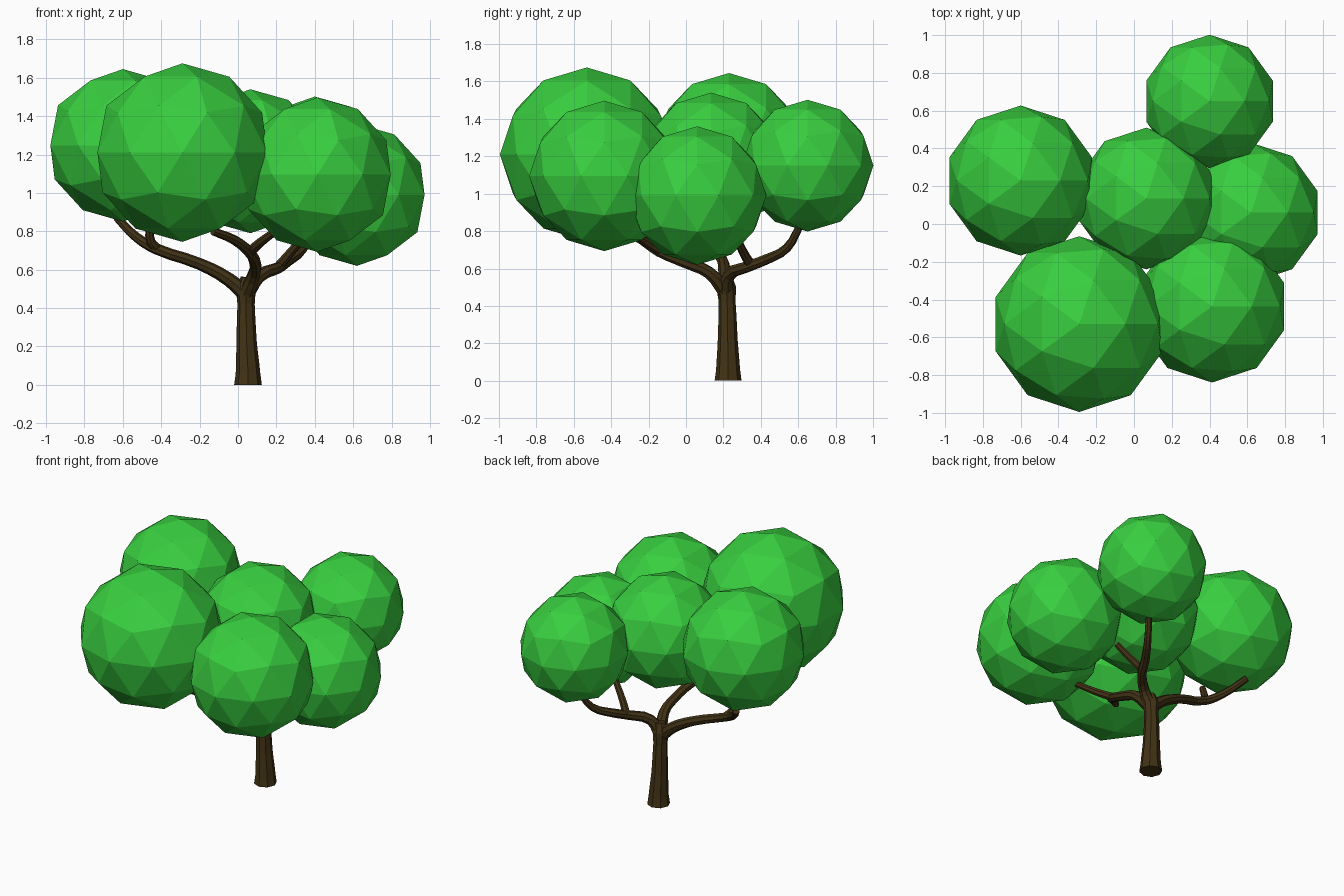
import bpy


def material(name, rgb):
    m = bpy.data.materials.new(name)
    m.diffuse_color = (*rgb, 1)
    return m


leaf = material("leaf_green", (0.04, 0.62, 0.05))
bark = material("bark_brown", (0.055, 0.033, 0.008))

# Foliage: faceted balls (centre, radius)
balls = {
    "foliage_left": ((-0.60, 0.23, 1.248), 0.397),
    "foliage_front": ((-0.29, -0.53, 1.21), 0.465),
    "foliage_front_right": ((0.413, -0.437, 1.095), 0.402),
    "foliage_right": ((0.62, 0.06, 0.99), 0.37),
    "foliage_back": ((0.40, 0.65, 1.15), 0.352),
    "foliage_middle": ((0.065, 0.135, 1.165), 0.375),
}
for name, (centre, radius) in balls.items():
    bpy.ops.mesh.primitive_ico_sphere_add(subdivisions=2, radius=radius, location=centre)
    ball = bpy.context.object
    ball.name = name
    ball.data.materials.append(leaf)


# Wood: eight-sided tapering limbs (x, y, z, radius)
def limb(name, points):
    curve = bpy.data.curves.new(name, 'CURVE')
    curve.dimensions = '3D'
    curve.bevel_depth = 1.0
    curve.bevel_resolution = 2
    curve.use_fill_caps = True
    curve.resolution_u = 3
    spline = curve.splines.new('BEZIER')
    spline.bezier_points.add(len(points) - 1)
    for bp, (x, y, z, r) in zip(spline.bezier_points, points):
        bp.co = (x, y, z)
        bp.radius = r
        bp.handle_left_type = bp.handle_right_type = 'AUTO'
    spline.use_smooth = False
    ob = bpy.data.objects.new(name, curve)
    bpy.context.collection.objects.link(ob)
    bpy.ops.object.select_all(action='DESELECT')
    ob.select_set(True)
    bpy.context.view_layer.objects.active = ob
    bpy.ops.object.convert(target='MESH')
    ob = bpy.context.object
    ob.name = name
    ob.data.materials.clear()
    ob.data.materials.append(bark)


limb("trunk", [(0.052, 0.225, 0, 0.072), (0.052, 0.225, 0.06, 0.064),
               (0.045, 0.223, 0.22, 0.053), (0.042, 0.22, 0.42, 0.045),
               (0.042, 0.215, 0.50, 0.052), (0.048, 0.212, 0.56, 0.034)])

# Left branch and its twig
limb("left_branch", [(0.042, 0.215, 0.47, 0.042), (-0.05, 0.21, 0.55, 0.036),
                     (-0.20, 0.20, 0.63, 0.031), (-0.43, 0.18, 0.71, 0.029),
                     (-0.53, 0.24, 0.77, 0.025), (-0.63, 0.35, 0.87, 0.021)])
limb("left_twig", [(-0.42, 0.18, 0.71, 0.026), (-0.455, 0.15, 0.75, 0.024),
                   (-0.46, 0.12, 0.84, 0.020)])

# Front branch and its twig
limb("front_branch", [(0.042, 0.215, 0.47, 0.042), (0.085, 0.12, 0.58, 0.034),
                      (0.09, 0.0, 0.63, 0.030), (0.06, -0.14, 0.69, 0.030),
                      (-0.02, -0.24, 0.755, 0.025), (-0.13, -0.33, 0.80, 0.021)])
limb("front_twig", [(0.06, -0.13, 0.69, 0.028), (0.12, -0.22, 0.745, 0.024),
                    (0.21, -0.31, 0.81, 0.020)])

# Back branch and its twig
limb("back_branch", [(0.042, 0.215, 0.47, 0.042), (0.11, 0.23, 0.565, 0.034),
                     (0.21, 0.33, 0.61, 0.030), (0.26, 0.42, 0.645, 0.028),
                     (0.34, 0.54, 0.71, 0.024), (0.39, 0.61, 0.83, 0.020)])
limb("back_twig", [(0.21, 0.35, 0.615, 0.027), (0.265, 0.31, 0.68, 0.024),
                   (0.36, 0.26, 0.79, 0.020)])
